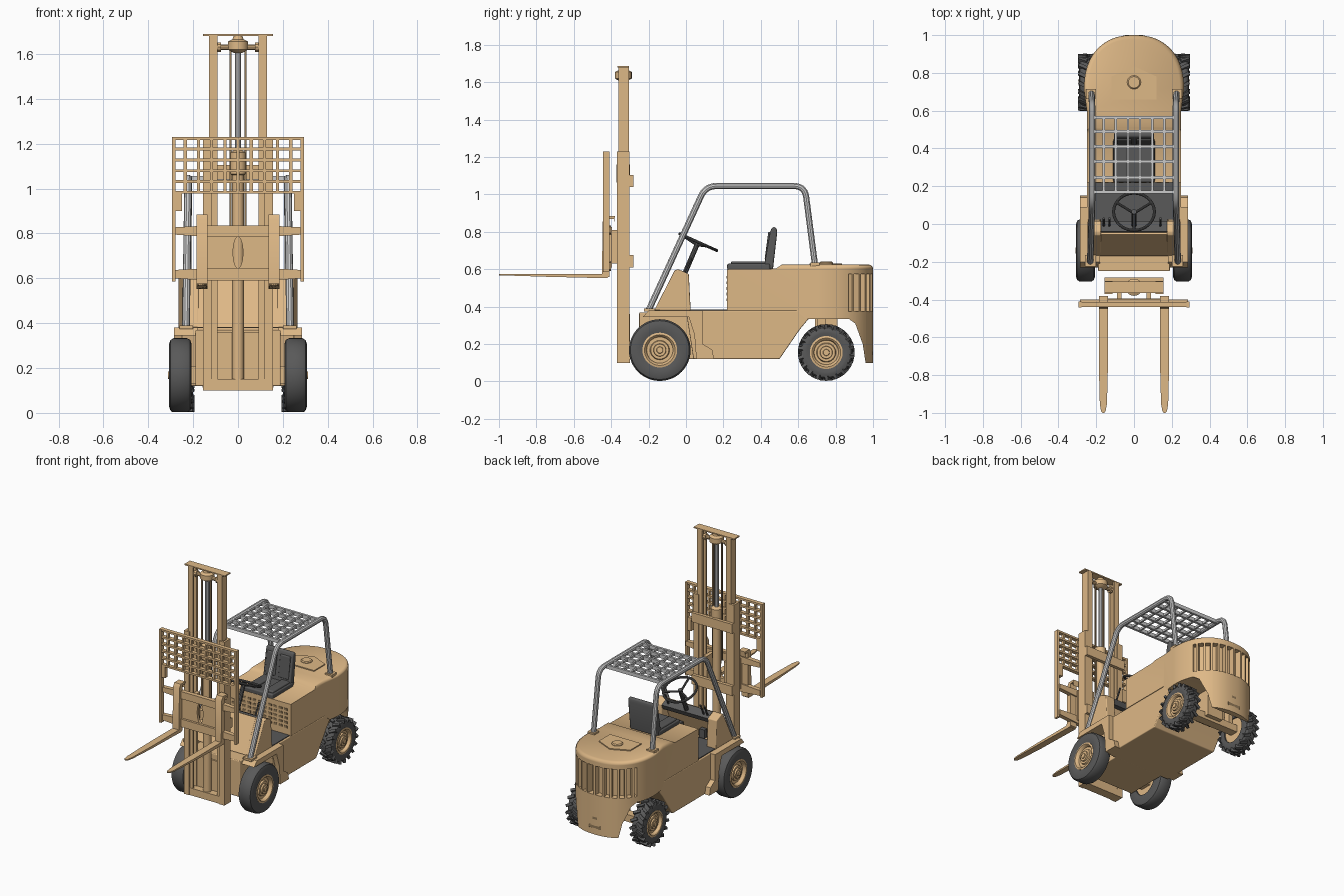
import bpy, bmesh, math
from mathutils import Vector, Matrix

if "Cube" in bpy.data.objects:
    bpy.data.objects.remove(bpy.data.objects["Cube"])

def material(name, col):
    m = bpy.data.materials.new(name)
    m.diffuse_color = (*col, 1)
    m.use_nodes = True
    m.node_tree.nodes["Principled BSDF"].inputs["Base Color"].default_value = m.diffuse_color
    return m

TAN = material("tan_paint", (0.73, 0.48, 0.24))
DARK = material("black_rubber", (0.1, 0.1, 0.1))
SHADE = material("dark_tan", (0.3, 0.2, 0.1))
GREY = None

def finish(name, bm, mat, mirror=False, bevel=0):
    bmesh.ops.recalc_face_normals(bm, faces=bm.faces)
    me = bpy.data.meshes.new(name)
    bm.to_mesh(me)
    bm.free()
    ob = bpy.data.objects.new(name, me)
    bpy.context.collection.objects.link(ob)
    if mat:
        me.materials.append(mat)
    if bevel:
        b = ob.modifiers.new("bevel", 'BEVEL')
        b.width, b.segments, b.harden_normals = bevel, 3, True
        b.limit_method = 'ANGLE'
    if mirror:
        ob.modifiers.new("mirror", 'MIRROR')
    return ob

def boxes(name, ranges, mat, mirror=False, bevel=0):
    """Several boxes (x0,x1,y0,y1,z0,z1) in one object."""
    bm = bmesh.new()
    for x0, x1, y0, y1, z0, z1 in ranges:
        m = Matrix.Translation(((x0+x1)/2, (y0+y1)/2, (z0+z1)/2)) @ Matrix.Diagonal((x1-x0, y1-y0, z1-z0, 1))
        bmesh.ops.create_cube(bm, size=1, matrix=m)
    return finish(name, bm, mat, mirror, bevel)

def prism(name, pts, axis, lo, hi, mat, mirror=False, bevel=0):
    """Extrude a profile: axis X takes (y,z), Y takes (x,z), Z takes (x,y)."""
    to3 = {'X': lambda p, h: (h, *p), 'Y': lambda p, h: (p[0], h, p[1]), 'Z': lambda p, h: (*p, h)}[axis]
    bm = bmesh.new()
    f = bm.faces.new([bm.verts.new(to3(p, lo)) for p in pts])
    ext = bmesh.ops.extrude_face_region(bm, geom=[f])
    d = Vector(to3((0, 0), hi - lo))
    bmesh.ops.translate(bm, vec=d, verts=[v for v in ext['geom'] if isinstance(v, bmesh.types.BMVert)])
    return finish(name, bm, mat, mirror, bevel)

def lathe(name, prof, c, axis, mat, mirror=False, steps=40):
    """Spin (radius, height) points about an X or Z axis through c."""
    c = Vector(c)
    bm = bmesh.new()
    vs = [bm.verts.new(c + Vector((h, 0, r) if axis == 'X' else (r, 0, h))) for r, h in prof]
    es = [bm.edges.new(p) for p in zip(vs, vs[1:])]
    bmesh.ops.spin(bm, geom=vs + es, cent=c, axis=(1, 0, 0) if axis == 'X' else (0, 0, 1),
                   angle=2 * math.pi, steps=steps)
    bmesh.ops.remove_doubles(bm, verts=bm.verts, dist=1e-5)
    return finish(name, bm, mat, mirror)

def apply(ob):
    me = bpy.data.meshes.new_from_object(ob.evaluated_get(bpy.context.evaluated_depsgraph_get()))
    ob.modifiers.clear()
    ob.data = me

def boolean(ob, other, op):
    m = ob.modifiers.new("bool", 'BOOLEAN')
    m.object, m.operation, m.solver = other, op, 'EXACT'
    apply(ob)
    bpy.data.objects.remove(other)

def tube(name, paths, r, mat, mirror=False, fillet=0, cyclic=False):
    cu = bpy.data.curves.new(name, 'CURVE')
    cu.dimensions, cu.bevel_depth, cu.bevel_resolution, cu.use_fill_caps = '3D', r, 3, True
    for path in paths:
        P = [Vector(p) for p in path]
        out = [P[0]]
        for a, b, c in zip(P, P[1:], P[2:]):
            if fillet:
                s, e = b + (a - b).normalized() * fillet, b + (c - b).normalized() * fillet
                out += [s*(1-t)**2 + b*2*t*(1-t) + e*t*t for t in [i/7 for i in range(8)]]
            else:
                out.append(b)
        out.append(P[-1])
        sp = cu.splines.new('POLY')
        sp.points.add(len(out) - 1)
        for p, q in zip(sp.points, out):
            p.co = (*q, 1)
        sp.use_cyclic_u = cyclic
    tmp = bpy.data.objects.new("tmp", cu)
    bpy.context.collection.objects.link(tmp)
    bm = bmesh.new()
    bm.from_mesh(bpy.data.meshes.new_from_object(tmp.evaluated_get(bpy.context.evaluated_depsgraph_get())))
    bpy.data.objects.remove(tmp)
    return finish(name, bm, mat, mirror)

# Wheels: tyre and stepped rim for each axle
def wheel(tag, y, z, R, rim, x, w):
    tyre = [(rim, -w), (rim+.02, -w), (R-.025, -w), (R-.008, -w*.88), (R, -w*.6), (R, w*.6),
            (R-.008, w*.88), (R-.025, w), (rim+.02, w), (rim, w*.9), (rim, -w)]
    lathe(tag + "_tyres", tyre, (x, y, z), 'X', DARK, True, 48)
    disc = [(0, -w*.8), (rim, -w*.8), (rim+.003, w*.95), (rim-.008, w), (rim-.014, w*.9), (rim-.02, w*.55),
            (.052, w*.55), (.048, w*.75), (.034, w*.75), (.032, w*.95), (.018, w*.95), (.016, w*1.08), (0, w*1.08)]
    lathe(tag + "_rims", disc, (x, y, z), 'X', TAN, True)

wheel("front", -.14, .168, .165, .09, .257, .05)
wheel("rear", .75, .155, .141, .085, .245, .045)

# Rear tyre lugs
bm = bmesh.new()
for side in (-1, 1):
    for i in range(18):
        m = (Matrix.Translation((.245, .75, .155)) @ Matrix.Rotation((i + side*.25) * math.pi / 9, 4, 'X')
             @ Matrix.Translation((side*.025, 0, .138)) @ Matrix.Rotation(side*.5, 4, 'Z')
             @ Matrix.Diagonal((.048, .018, .026, 1)))
        bmesh.ops.create_cube(bm, size=1, matrix=m)
finish("rear_tyre_lugs", bm, DARK, True)
boxes("axles", [(-.22, .22, -.18, -.10, .13, .21), (-.21, .21, .72, .78, .13, .18), (-.06, .06, .69, .81, .15, .36),
                (.17, .2, .70, .745, .17, .34), (-.2, -.17, .70, .745, .17, .34)], TAN)

# Chassis, lower body and front fenders
boxes("front_chassis", [(-.19, .19, -.25, .05, .12, .37)], TAN, bevel=.006)
prism("lower_body", [(.04, .12), (.5, .12), (.61, .28), (.66, .34), (.66, .38), (.0, .38)], 'X', -.25, .25, TAN, bevel=.006)
prism("front_fenders", [(-.23, .345), (-.2, .38), (.09, .38), (.09, .2), (.14, .17), (.15, .12), (.055, .12),
                        (.045, .25), (.015, .345)], 'X', .18, .285, TAN, True)
boxes("floor_plate", [(-.24, .24, -.06, .22, .378, .385)], DARK)

# Cowl with side panels and dark dashboard
prism("cowl_sides", [(-.17, .38), (-.06, .595), (-.04, .6), (.015, .575), (.025, .38)], 'X', .175, .245, TAN, True, .006)
prism("cowl_front", [(-.17, .38), (-.055, .595), (-.02, .58), (-.1, .38)], 'X', -.18, .18, TAN)
prism("dashboard", [(-.05, .585), (-.04, .6), (.015, .572), (.0, .54), (-.035, .54)], 'X', -.176, .176, DARK)

# Hood and counterweight: rounded plan crossed with the side profile
def arc(a0, a1, n, s=1.0):
    out = []
    for i in range(n + 1):
        t = math.radians(a0 + (a1 - a0) * i / n)
        c, q = math.cos(t), math.sin(t)
        out.append((.265*s*math.copysign(abs(c)**.87, c), .71 + .29*s*abs(q)**.87))
    return out

plan = [(-.25, .6), (-.25, .1), (.25, .1), (.25, .6)] + arc(0, 180, 40)
hood = prism("hood_counterweight", plan, 'Z', .05, .625, TAN, bevel=.022)
side = [(.22, .38), (.22, .6), (.48, .603), (.52, .63), (.54, .7), (1.1, .7), (1.1, .1), (.96, .1), (.945, .2), (.905, .31),
        (.87, .335), (.64, .335), (.59, .38)]
boolean(hood, prism("side_cut", side, 'X', -.4, .4, TAN), 'INTERSECT')
boolean(hood, prism("grille_cut", arc(30, 150, 24, 1.1) + arc(150, 30, 24, .86), 'Z', .375, .575, TAN), 'DIFFERENCE')

# Rear grille fins
bm = bmesh.new()
for i in range(11):
    (x, y), = arc(36 + i*10.8, 0, 1, .93)[:1]
    ang = math.atan2(y - .71, x)
    m = Matrix.Translation((x, y, .475)) @ Matrix.Rotation(ang, 4, 'Z') @ Matrix.Diagonal((.042, .014, .206, 1))
    bmesh.ops.create_cube(bm, size=1, matrix=m)
finish("rear_grille_fins", bm, TAN)
boxes("counterweight_band", [(-.05, .05, .985, 1.0, .14, .165), (-.02, .02, .985, 1.0, .2, .225)], SHADE, bevel=.005)
lathe("tow_pin", [(0, .02), (.014, .02), (.014, -.03), (0, -.03)], (0, .985, .27), 'Z', TAN)

# Hood hatch, filler cap and front vents
prism("hood_hatch", [(-.12, .66), (.12, .66), (.12, .78), (0, .835), (-.12, .78)], 'Z', .6, .632, TAN)
lathe("filler_cap", [(0, .012), (.03, .012), (.036, .006), (.036, -.01)], (0, .75, .63), 'Z', TAN)
boxes("hood_vents", [(-.2 + i*.04, -.175 + i*.04, .217, .222, .43 + j*.03, .445 + j*.03)
                     for i in range(11) for j in range(5)], SHADE)

# Seat
boxes("seat_cushion", [(-.11, .11, .22, .45, .595, .63), (-.1, -.035, .24, .43, .61, .642),
                       (.035, .1, .24, .43, .61, .642)], DARK, bevel=.01)
prism("seat_back", [(.415, .6), (.45, .8), (.46, .825), (.482, .825), (.488, .8), (.465, .6)], 'X', -.105, .105, DARK, bevel=.01)
prism("seat_back_pads", [(.42, .65), (.44, .8), (.46, .8), (.45, .65)], 'X', .012, .09, DARK, True, .006)

# Steering wheel, column, levers and pedals
c, u, X = Vector((0, .065, .745)), Vector((0, .912, -.41)), Vector((1, 0, 0))
ring = lambda a, r: c + X*(r*math.cos(a)) + u*(r*math.sin(a))
tube("steering_wheel", [[ring(i*math.pi/20, .108) for i in range(40)]], .008, DARK, cyclic=True)
tube("steering_spokes", [[c - Vector((0, .008, .015)), ring(a, .106)] for a in (.52, 2.62, 4.71)], .007, DARK)
tube("steering_column", [[(0, -.01, .57), c]], .014, DARK)
tube("levers", [[(x, -.01, .58), (x, .03, .66)] for x in (-.16, -.13, .14)], .006, DARK)
boxes("pedals", [(x, x+.04, -.06, -.03, .4, .46) for x in (-.12, .06, .12)], DARK)

# Overhead guard
tube("guard_frame", [[(.232, -.2, .38), (.222, .105, 1.045), (.222, .635, 1.045), (.225, .69, .62)]], .017, GREY, True, .06)
boxes("guard_bars", [(-.22, .22, y-.008, y+.008, 1.03, 1.055) for y in (.17, .245, .33, .41, .49, .565)]
      + [(x-.006, x+.006, .17, .565, 1.035, 1.05) for x in (-.16, -.096, -.032, .032, .096, .16)], GREY)
boxes("guard_feet", [(.2, .255, .665, .715, .615, .635), (.2, .26, -.225, -.165, .375, .39)], TAN, True)

# Mast: outer and inner rails as channels, with cross members
def channel(x0, x1, y0, y1, t):
    return [(x0, y0), (x1, y0), (x1, y1), (x0, y1), (x0, y1-t), (x1-t, y1-t), (x1-t, y0+t), (x0, y0+t)]
prism("outer_mast_rails", channel(.115, .155, -.37, -.302, .015), 'Z', .1, 1.23, TAN, True)
prism("inner_mast_rails", channel(.092, .13, -.362, -.306, .014), 'Z', .12, 1.685, TAN, True)
boxes("mast_cross_members", [(-.155, .155, -.305, -.282, z, z+.065) for z in (.61, 1.04)]
      + [(-.155, .155, -.365, -.3, .1, .15), (-.155, .155, -.365, -.305, 1.68, 1.688),
         (-.1, .1, -.315, -.3, .15, .36)], TAN)
tube("mast_head_bar", [[(-.1, -.335, 1.63), (.1, -.335, 1.63)]], .013, TAN)
lathe("mast_head", [(0, .045), (.02, .045), (.025, .03), (.045, .02), (.045, -.015), (.02, -.03), (0, -.03)],
      (0, -.335, 1.635), 'Z', TAN)
tube("mast_head_rollers", [[(.075, -.335, 1.63), (.092, -.335, 1.63)]], .022, TAN, True)
lathe("lift_cylinder", [(0, .12), (.026, .12), (.026, 1.06), (.036, 1.065), (.036, 1.16), (.018, 1.17), (0, 1.17)],
      (0, -.335, 0), 'Z', TAN)
tube("lift_rod", [[(0, -.335, 1.15), (0, -.335, 1.62)]], .014, GREY)
boxes("lift_chains", [(.028, .038, -.35, -.34, .8, 1.62)], SHADE, True)

# Carriage: slotted plate, cross bars and roller brackets
plate = prism("carriage_plate", [(-.14, .61), (.14, .61), (.14, .825), (-.14, .825)], 'Y', -.415, -.395, TAN)
slot = [(.022*math.cos(a), .715 + .07*math.sin(a)) for a in [i*math.pi/12 for i in range(24)]]
boolean(plate, prism("slot_cut", slot, 'Y', -.5, -.3, TAN), 'DIFFERENCE')
for tag, z0, z1, in (("upper", .785, .835), ("lower", .59, .645)):
    prism("carriage_bar_" + tag, [(-.285, z0+.01), (-.14, z0), (.14, z0), (.285, z0+.01), (.285, z1-.008), (.14, z1),
                                  (-.14, z1), (-.285, z1-.008)], 'Y', -.43, -.4, TAN)
boxes("carriage_brackets", [(.065, .09, -.41, -.32, .63, .81)], TAN, True)

# Load backrest grid
boxes("backrest_grid", [(-.295, .295, -.44, -.412, z, z+.013) for z in (.977, 1.025, 1.073, 1.121, 1.169, 1.217)]
      + [(x-.007, x+.007, -.436, -.416, .98, 1.225) for x in [-.235 + i*.0588 for i in range(9)]], TAN)
boxes("backrest_posts", [(.278, .295, -.443, -.41, .585, 1.23), (.25, .28, -.44, -.412, .9, .98)], TAN, True)

# Forks: upright shank and tapered tine
prism("fork_shanks", [(-.45, .565), (-.43, .552), (-.41, .56), (-.41, .87), (-.385, .87), (-.385, .845), (-.38, .885),
                      (-.43, .885), (-.445, .86)], 'X', .137, .186, TAN, True)
tine = prism("fork_tines", [(.138, -.42), (.138, -.75), (.143, -.95), (.15, -.99), (.158, -1), (.166, -1), (.175, -.99),
                            (.181, -.95), (.186, -.75), (.186, -.42)], 'Z', .552, .576, TAN, True)
for v in tine.data.vertices:
    if v.co.z < .56:
        v.co.z += .02 * max(0, (-v.co.y - .5) / .5) * .8

# Smooth shading with sharp edges kept
for ob in bpy.context.scene.objects:
    ob.select_set(True)
bpy.context.view_layer.objects.active = hood
bpy.ops.object.shade_smooth_by_angle(angle=math.radians(32))
